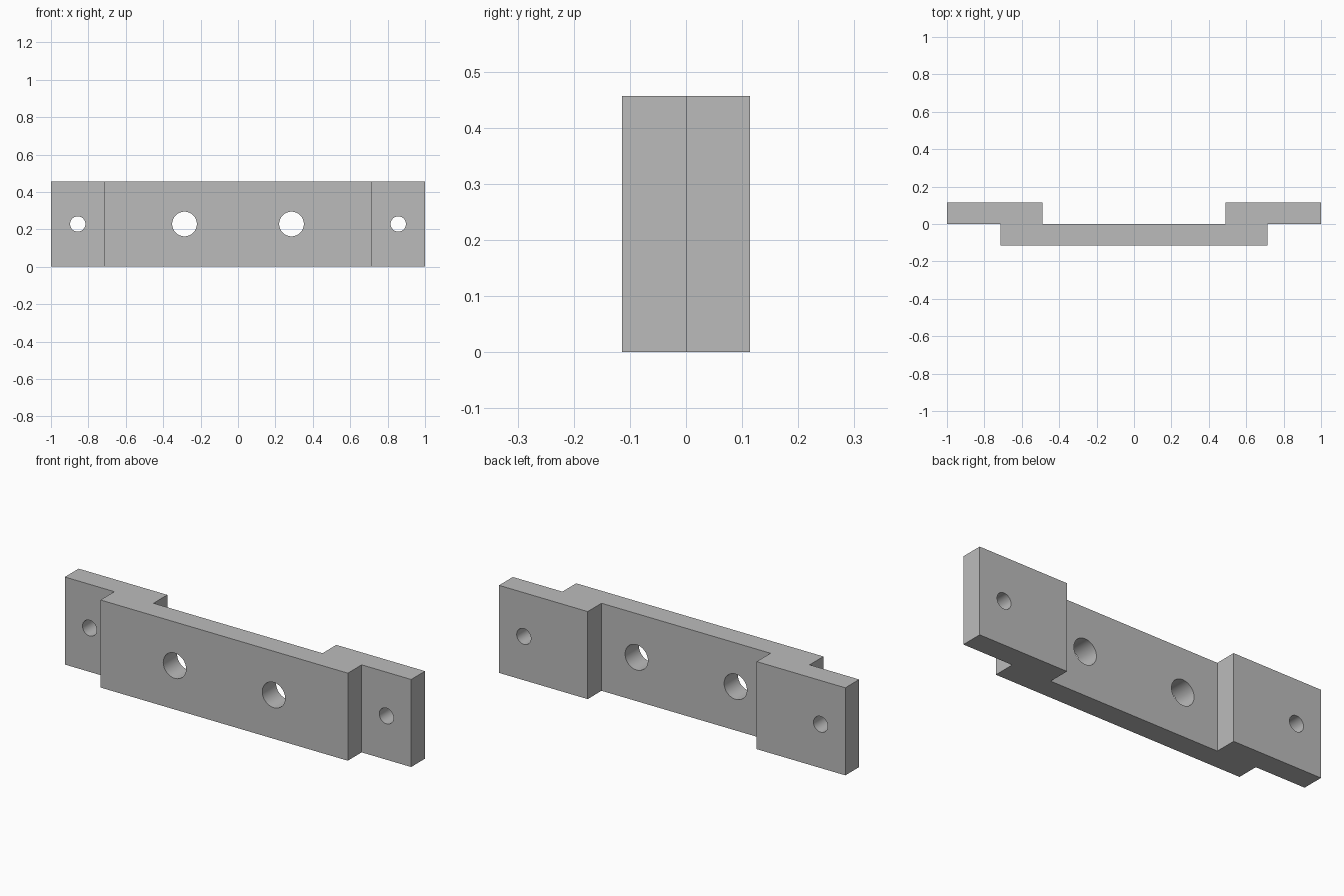
import bpy
import bmesh
import math

default = bpy.data.objects.get("Cube")
if default:
    bpy.data.objects.remove(default, do_unlink=True)

HEIGHT = 0.457
HALF_DEPTH = 0.114
FRONT_HALF = 0.714    # half width of the front bar
RECESS_HALF = 0.488   # half width of the recess at the back

grey = bpy.data.materials.new("plain grey")
grey.use_nodes = True
colour = (0.5, 0.5, 0.5, 1)
grey.diffuse_color = colour
grey.node_tree.nodes["Principled BSDF"].inputs["Base Color"].default_value = colour


def extruded_plate(name, outline, height):
    """Raise a plan outline into a solid standing on the ground."""
    bm = bmesh.new()
    base = bm.faces.new([bm.verts.new((x, y, 0)) for x, y in outline])
    top = bmesh.ops.extrude_face_region(bm, geom=[base])["geom"]
    verts = [v for v in top if isinstance(v, bmesh.types.BMVert)]
    bmesh.ops.translate(bm, verts=verts, vec=(0, 0, height))
    bmesh.ops.recalc_face_normals(bm, faces=bm.faces)
    mesh = bpy.data.meshes.new(name)
    bm.to_mesh(mesh)
    bm.free()
    obj = bpy.data.objects.new(name, mesh)
    bpy.context.collection.objects.link(obj)
    mesh.materials.append(grey)
    return obj


def drill(obj, x, radius):
    """Cut a round hole through the plate from front to back."""
    bpy.ops.mesh.primitive_cylinder_add(
        vertices=48, radius=radius, depth=1,
        location=(x, 0, HEIGHT / 2), rotation=(math.pi / 2, 0, 0))
    cutter = bpy.context.object
    cutter.name = "hole_cutter"
    cutter.hide_render = True
    cutter.data.materials.append(grey)
    cut = obj.modifiers.new("hole", 'BOOLEAN')
    cut.operation = 'DIFFERENCE'
    cut.solver = 'EXACT'
    cut.object = cutter
    bpy.ops.object.select_all(action='DESELECT')
    bpy.context.view_layer.objects.active = obj
    obj.select_set(True)
    bpy.ops.object.modifier_apply(modifier=cut.name)
    bpy.data.objects.remove(cutter, do_unlink=True)


# Stepped bracket: right half of the plan, mirrored to the left
half = [(FRONT_HALF, -HALF_DEPTH), (FRONT_HALF, 0), (1, 0),
        (1, HALF_DEPTH), (RECESS_HALF, HALF_DEPTH), (RECESS_HALF, 0)]
outline = half + [(-x, y) for x, y in reversed(half)]
bracket = extruded_plate("stepped_bracket", outline, HEIGHT)

# Large holes in the bar, small holes in the end tabs
for side in (-1, 1):
    drill(bracket, side * 0.286, 0.066)
    drill(bracket, side * 0.857, 0.041)

# Smooth hole walls, crisp edges elsewhere
bpy.ops.object.shade_smooth_by_angle(angle=math.radians(30))
